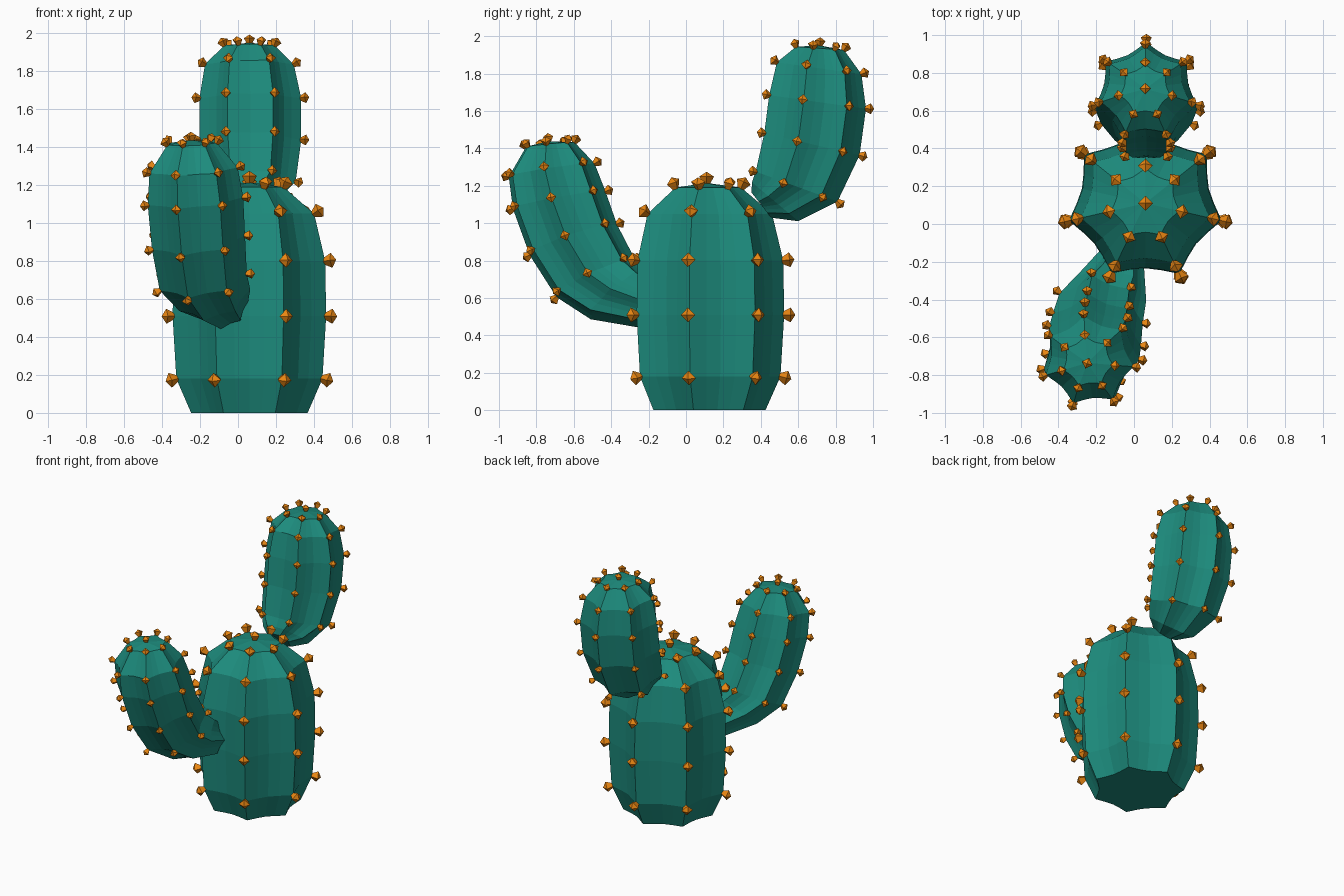
import bpy, bmesh, math
from mathutils import Vector, Matrix

if "Cube" in bpy.data.objects:
    bpy.data.objects.remove(bpy.data.objects["Cube"])

def material(name, col):
    m = bpy.data.materials.new(name)
    m.diffuse_color = col
    m.use_nodes = True
    m.node_tree.nodes["Principled BSDF"].inputs["Base Color"].default_value = m.diffuse_color
    return m

GREEN = material("cactus_green", (0.012, 0.26, 0.205, 1))
ORANGE = material("spine_orange", (0.82, 0.24, 0.006, 1))
RIBS = 7
WAVE = (1.0, 0.875, 0.83, 0.875)      # rib, slope, valley, slope
N = RIBS * len(WAVE)
Z = Vector((0, 0, 1))

def finish(bm, name, mat):
    bmesh.ops.recalc_face_normals(bm, faces=bm.faces)
    me = bpy.data.meshes.new(name)
    bm.to_mesh(me)
    bm.free()
    me.materials.append(mat)
    ob = bpy.data.objects.new(name, me)
    bpy.context.collection.objects.link(ob)

def add_spine(bm, pos, normal, up, size):
    """Four-sided bud: narrow foot, wide waist, pointed tip."""
    n = normal.normalized()
    a = (up - n * up.dot(n)).normalized()
    b = n.cross(a)
    def ring(r, h):
        return [bm.verts.new(pos + n * h * size + r * size * (a * math.cos(k * math.pi / 2) + b * math.sin(k * math.pi / 2)))
                for k in range(4)]
    foot, waist = ring(0.26, -0.1), ring(0.58, 0.5)
    tip = bm.verts.new(pos + n * 0.88 * size)
    bm.faces.new(foot)
    for k in range(4):
        j = (k + 1) % 4
        bm.faces.new((foot[k], foot[j], waist[j], waist[k]))
        bm.faces.new((waist[k], waist[j], tip))

def ribbed_stem(name, rings, heading, top, spine, first):
    """rings: (x, y, z, radius, tilt in degrees); heading: direction of lean."""
    h = Vector((math.cos(math.radians(heading)), math.sin(math.radians(heading)), 0))
    v = Z.cross(h)
    bm, sp = bmesh.new(), bmesh.new()
    loops, dirs, axes = [], [], []
    for x, y, z, r, tilt in rings:
        t = math.radians(tilt)
        u = h * math.cos(t) - Z * math.sin(t)
        axes.append(Z * math.cos(t) + h * math.sin(t))
        d = [u * math.cos(math.tau * k / N) + v * math.sin(math.tau * k / N) for k in range(N)]
        dirs.append(d)
        loops.append([bm.verts.new(Vector((x, y, z)) + d[k] * r * WAVE[k % 4]) for k in range(N)])
    tip = bm.verts.new(top)
    bm.faces.new(loops[0])
    for lo, hi in zip(loops, loops[1:]):
        for k in range(N):
            j = (k + 1) % N
            bm.faces.new((lo[k], lo[j], hi[j], hi[k]))
    for k in range(N):
        bm.faces.new((loops[-1][k], loops[-1][(k + 1) % N], tip))
    # spines where each ring crosses a rib
    for i in range(first, len(rings)):
        for k in range(0, N, 4):
            p = loops[i][k].co
            nxt = loops[i + 1][k].co if i + 1 < len(rings) else tip.co
            t = ((nxt - p).normalized() + (p - loops[i - 1][k].co).normalized()).normalized()
            d = dirs[i][k]
            add_spine(sp, p, d - t * d.dot(t), axes[i], spine)
    add_spine(sp, tip.co, axes[-1], h, spine)
    finish(bm, name, GREEN)
    finish(sp, name + "_spines", ORANGE)

# trunk
ribbed_stem("trunk", [
    (0.06, 0.11, 0.00, 0.315, 0), (0.06, 0.11, 0.18, 0.395, 0),
    (0.06, 0.11, 0.51, 0.415, 0), (0.06, 0.11, 0.80, 0.41, 0),
    (0.06, 0.11, 1.05, 0.35, 0), (0.06, 0.11, 1.19, 0.185, 0)],
    90, (0.06, 0.11, 1.215), 0.068, 1)

# low arm at the front left
ribbed_stem("front_arm", [
    (-0.07, -0.20, 0.56, 0.13, 65), (-0.13, -0.37, 0.62, 0.20, 42),
    (-0.19, -0.49, 0.71, 0.24, 26), (-0.215, -0.61, 0.915, 0.255, 20),
    (-0.23, -0.685, 1.125, 0.26, 11), (-0.24, -0.725, 1.285, 0.24, 9),
    (-0.245, -0.73, 1.42, 0.135, 6)],
    250, (-0.247, -0.735, 1.438), 0.05, 2)

# high arm at the back
ribbed_stem("back_arm", [
    (0.065, 0.40, 1.10, 0.09, 52), (0.065, 0.47, 1.12, 0.17, 40),
    (0.065, 0.58, 1.20, 0.245, 20), (0.065, 0.66, 1.425, 0.275, 13),
    (0.065, 0.69, 1.65, 0.275, 8), (0.06, 0.70, 1.83, 0.24, 8),
    (0.06, 0.71, 1.935, 0.135, 4)],
    90, (0.06, 0.715, 1.95), 0.05, 2)
